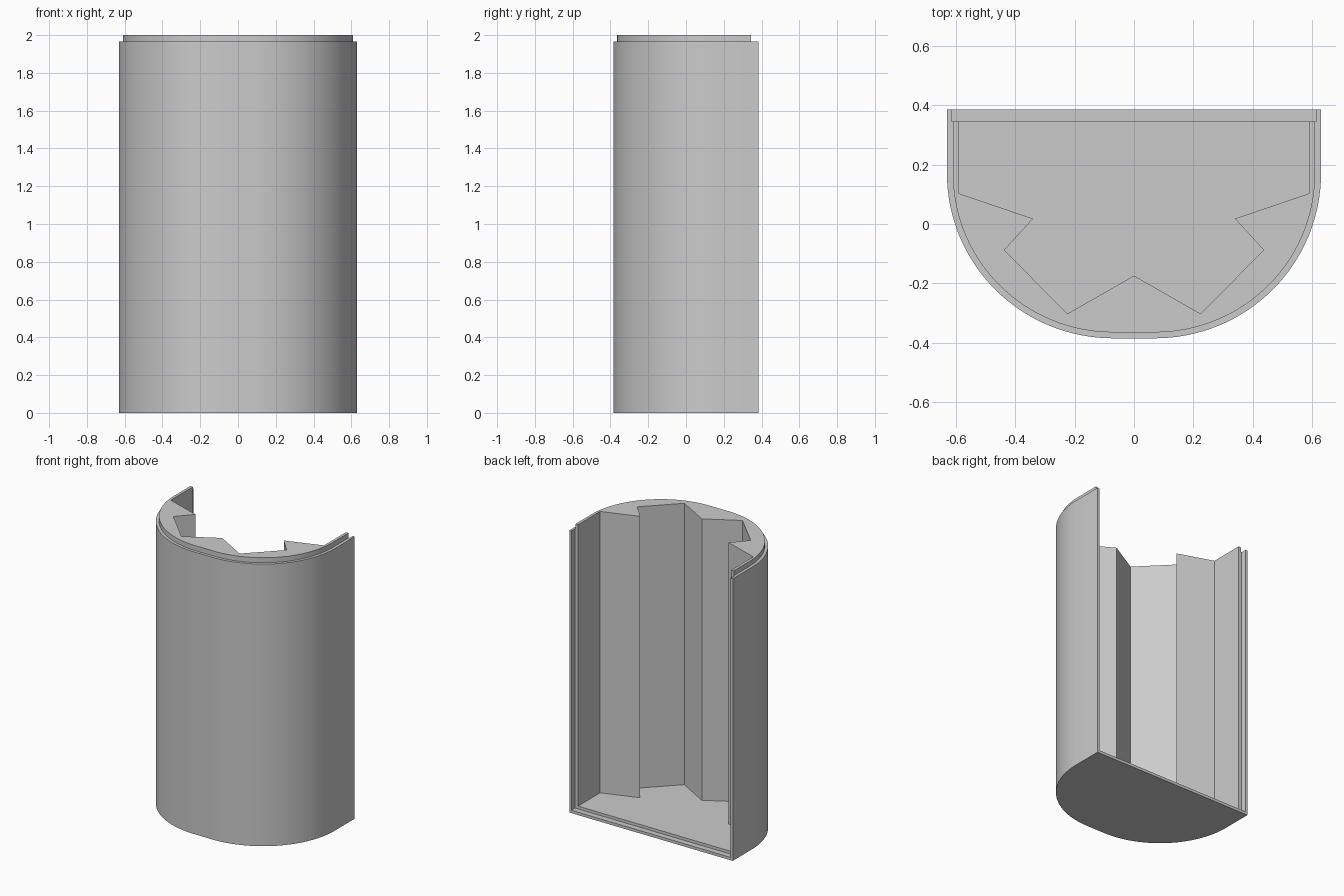
import bpy, bmesh, math

if "Cube" in bpy.data.objects:
    bpy.data.objects.remove(bpy.data.objects["Cube"], do_unlink=True)

HALF_W, HALF_D = 0.63, 0.385     # outer half width and half depth
WALL_TOP, TOP = 1.965, 2.0       # outer wall height, lip height
SKIN, REBATE_Y = 0.02, 0.345     # step width, depth of the back rebate
FLOOR = 0.04

grey = bpy.data.materials.new("plain grey")
grey.use_nodes = True
colour = (0.6, 0.6, 0.6, 1)
grey.diffuse_color = colour
grey.node_tree.nodes["Principled BSDF"].inputs["Base Color"].default_value = colour


def mirrored(half):
    """Close a right-hand outline (back to front) with its mirror image."""
    return half + [(-x, y) for x, y in reversed(half) if x > 1e-6]


def prism(name, outline, z0, z1):
    bm = bmesh.new()
    base = bm.faces.new([bm.verts.new((x, y, z0)) for x, y in outline])
    top = bmesh.ops.extrude_face_region(bm, geom=[base])["geom"]
    verts = [g for g in top if isinstance(g, bmesh.types.BMVert)]
    bmesh.ops.translate(bm, verts=verts, vec=(0, 0, z1 - z0))
    bmesh.ops.recalc_face_normals(bm, faces=bm.faces)
    mesh = bpy.data.meshes.new(name)
    bm.to_mesh(mesh)
    bm.free()
    mesh.materials.append(grey)
    obj = bpy.data.objects.new(name, mesh)
    bpy.context.collection.objects.link(obj)
    return obj


def rounded_front(inset, back, steps=32):
    """Straight sides running into quarter arcs and a short flat front."""
    cx, cy = 0.07, 0.17
    rx, ry = HALF_W - cx - inset, HALF_D + cy - inset
    arc = [(cx + rx * math.cos(a), cy - ry * math.sin(a))
           for a in (math.pi / 2 * i / steps for i in range(steps + 1))]
    return mirrored([(HALF_W - inset, back)] + arc)


def combine(target, tool, operation):
    tool.hide_render = True
    mod = target.modifiers.new(operation.lower(), "BOOLEAN")
    mod.operation, mod.solver, mod.object = operation, "EXACT", tool
    bpy.context.view_layer.objects.active = target
    bpy.ops.object.modifier_apply(modifier=mod.name)
    bpy.data.objects.remove(tool, do_unlink=True)


# Outer wall with the raised lip set in from its edge
case = prism("case_half", rounded_front(0, HALF_D), 0, WALL_TOP)
lip = prism("top_lip", rounded_front(SKIN, HALF_D + 0.1), 1.5, TOP)
combine(case, lip, "UNION")

# Rebate along the open back, leaving a thin outer skin
rw = HALF_W - SKIN + 0.004
rebate = prism("rebate_cutter", mirrored([(rw, 1), (rw, REBATE_Y)]), SKIN, 3)
combine(case, rebate, "DIFFERENCE")

# Angular pocket, open at the back and top
pocket_half = [(0.59, 0.9), (0.59, 0.103), (0.34, 0.018), (0.437, -0.088),
               (0.224, -0.302), (0, -0.174)]
pocket = prism("pocket_cutter", mirrored(pocket_half), FLOOR, 3.2)
combine(case, pocket, "DIFFERENCE")

# Smooth curved wall, sharp corners
bpy.ops.object.select_all(action="DESELECT")
case.select_set(True)
bpy.context.view_layer.objects.active = case
bpy.ops.object.shade_smooth_by_angle(angle=math.radians(25))
